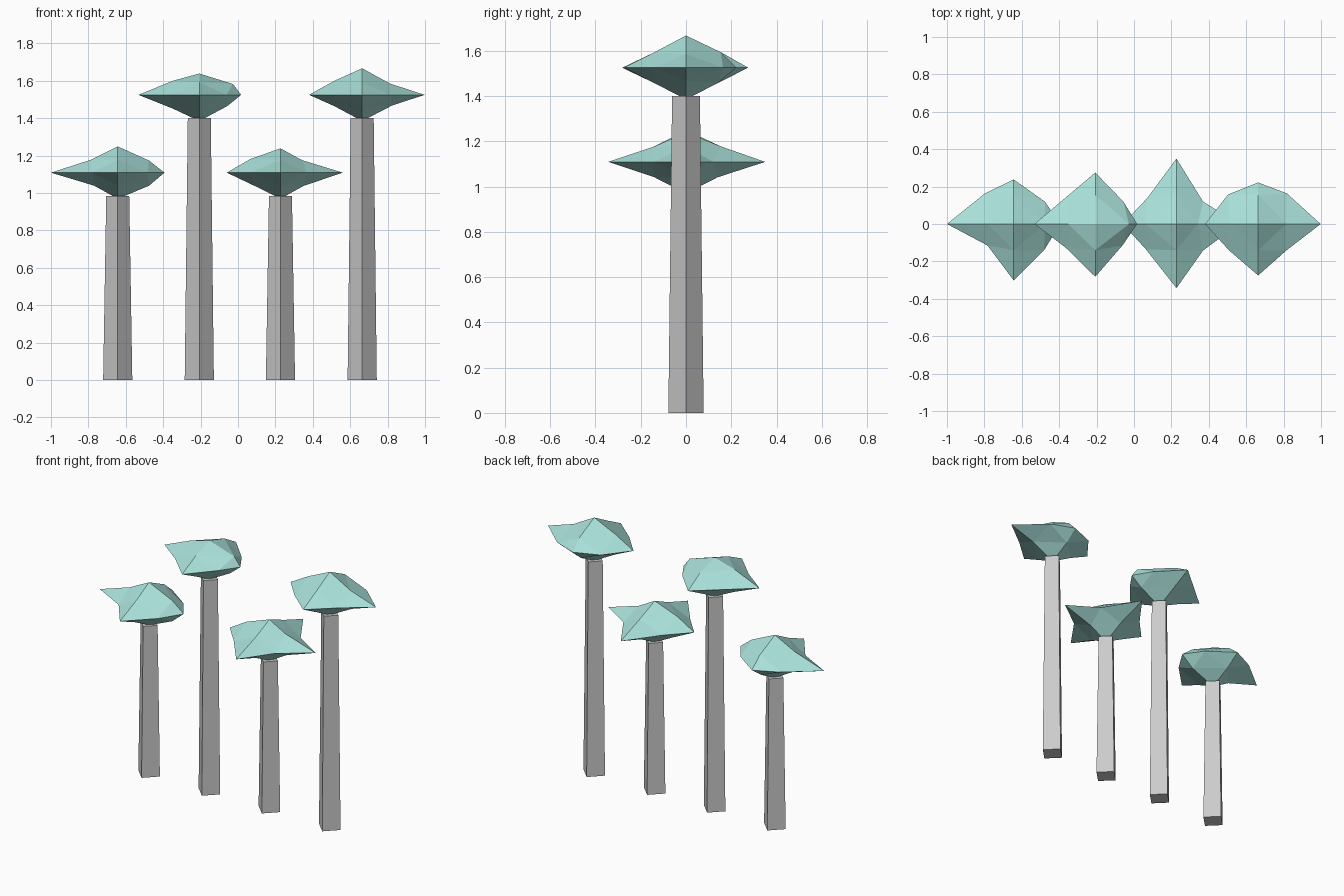
import bpy, bmesh
from itertools import product

if "Cube" in bpy.data.objects:
    bpy.data.objects.remove(bpy.data.objects["Cube"])

teal = bpy.data.materials.new("teal_foliage")
teal.diffuse_color = (0.40, 0.75, 0.70, 1)
teal.use_nodes = True
teal.node_tree.nodes["Principled BSDF"].inputs["Base Color"].default_value = teal.diffuse_color

# Per tree: x, trunk height, crown reach along each half-axis, then the
# edge midpoints (horizontal offset, other offset) in the xy, xz and yz planes,
# each ordered (++), (+-), (-+), (--)
YZ = [(.155, .068), (.14, -.068), (-.14, .068), (-.14, -.068)]
TREES = [
    (-.643, .984, dict(E=.25, W=.357, N=.238, S=.302, T=.14),
     [(.166, .12), (.161, -.142), (-.155, .163), (-.14, -.115)],
     [(.167, .065), (.167, -.07), (-.14, .07), (-.125, -.07)]),
    (-.207, 1.4, dict(E=.224, W=.325, N=.275, S=.282, T=.114),
     [(.15, .12), (.145, -.115), (-.16, .14), (-.16, -.125)],
     [(.18, .058), (.15, -.06), (-.145, .074), (-.145, -.072)]),
    (.227, .984, dict(E=.334, W=.287, N=.35, S=.343, T=.13),
     [(.142, .12), (.142, -.142), (-.155, .14), (-.163, -.136)],
     [(.115, .067), (.125, -.07), (-.163, .072), (-.14, -.07)]),
    (.664, 1.4, dict(E=.334, W=.284, N=.222, S=.275, T=.142),
     [(.154, .163), (.15, -.142), (-.161, .158), (-.155, -.142)],
     [(.149, .06), (.16, -.057), (-.151, .074), (-.15, -.06)]),
]


def finish(name, bm, loc, mat=None):
    bmesh.ops.recalc_face_normals(bm, faces=bm.faces)
    me = bpy.data.meshes.new(name)
    bm.to_mesh(me)
    bm.free()
    ob = bpy.data.objects.new(name, me)
    ob.location = loc
    if mat:
        me.materials.append(mat)
    bpy.context.collection.objects.link(ob)


def trunk(i, x, h):
    bm = bmesh.new()
    bmesh.ops.create_cone(bm, cap_ends=True, segments=4,
                          radius1=.078, radius2=.0615, depth=h)
    finish(f"trunk_{i}", bm, (x, 0, h / 2))


def crown(i, x, z, r, xy, xz):
    # Octahedron with every face split into four, each point pushed individually
    bm = bmesh.new()
    v = {k: bm.verts.new(c) for k, c in {
        "E": (r["E"], 0, 0), "W": (-r["W"], 0, 0), "N": (0, r["N"], 0),
        "S": (0, -r["S"], 0), "T": (0, 0, r["T"]), "B": (0, 0, -.14)}.items()}
    for (a, b), p in zip(product("EW", "NS"), xy):
        v[a + b] = bm.verts.new((p[0], p[1], 0))
    for (a, b), p in zip(product("EW", "TB"), xz):
        v[a + b] = bm.verts.new((p[0], 0, p[1]))
    for (a, b), p in zip(product("NS", "TB"), YZ):
        v[a + b] = bm.verts.new((0, p[0], p[1]))
    for a, b, c in product("EW", "NS", "TB"):
        for tri in ((a, a + b, a + c), (b, b + c, a + b),
                    (c, a + c, b + c), (a + b, b + c, a + c)):
            bm.faces.new([v[k] for k in tri])
    finish(f"crown_{i}", bm, (x, 0, z), teal)


for i, (x, h, reach, xy, xz) in enumerate(TREES, 1):
    trunk(i, x, h)
    crown(i, x, h + .125, reach, xy, xz)
